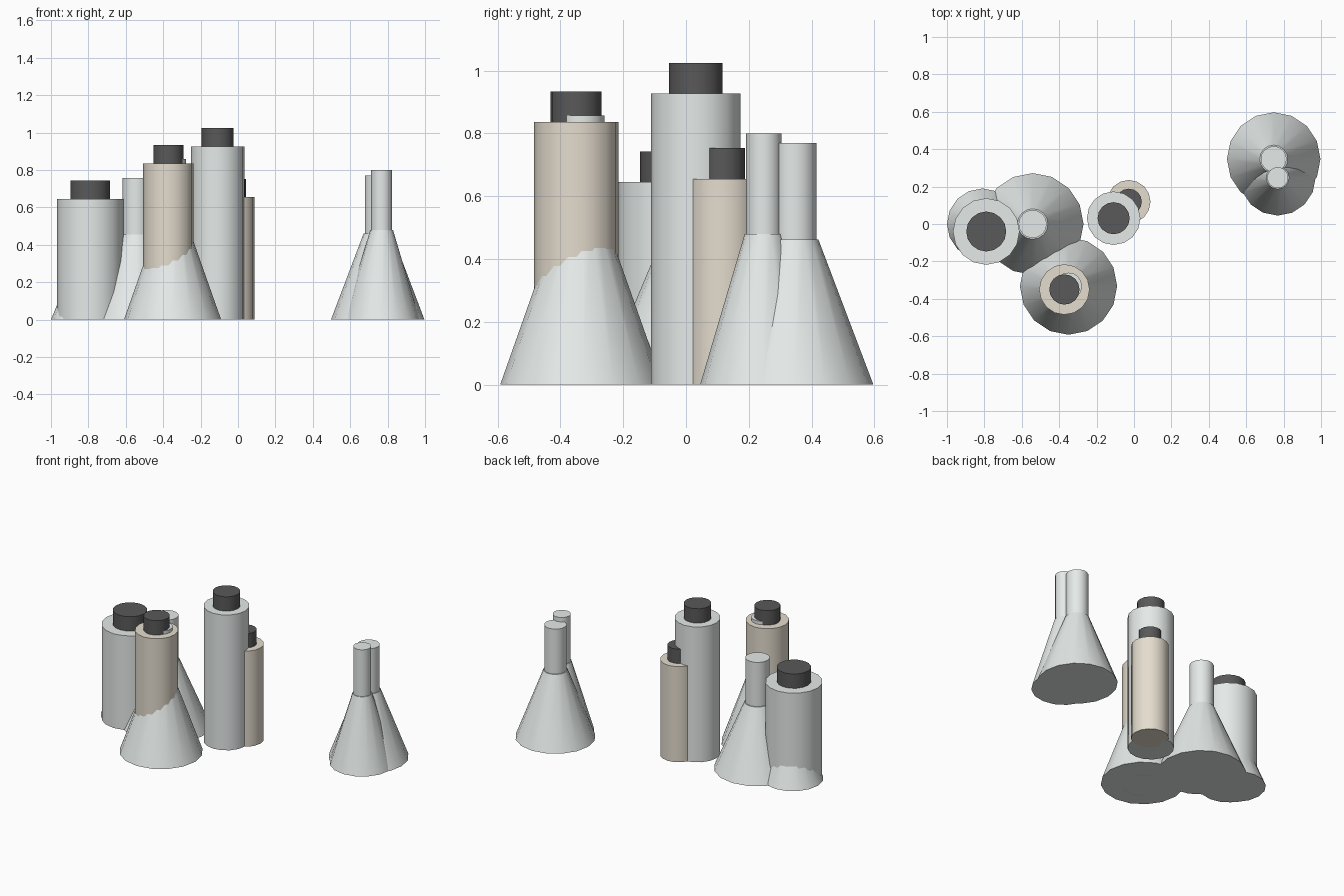
import bpy, math

if "Cube" in bpy.data.objects:
    bpy.data.objects.remove(bpy.data.objects["Cube"])

SIDES = 16


def material(name, rgb):
    m = bpy.data.materials.new(name)
    m.diffuse_color = (*rgb, 1)
    m.use_nodes = True
    m.node_tree.nodes["Principled BSDF"].inputs["Base Color"].default_value = m.diffuse_color
    return m


glass = material("pale_glass", (0.78, 0.82, 0.81))
beige = material("beige_ceramic", (0.78, 0.72, 0.62))
dark = material("dark_cap", (0.10, 0.10, 0.10))


def lathe(name, x, y, profile, mat):
    """Closed solid of revolution from (radius, height) points."""
    verts, faces = [], []
    for r, z in profile:
        for i in range(SIDES):
            a = math.tau * i / SIDES
            verts.append((r * math.cos(a), r * math.sin(a), z))
    for k in range(len(profile) - 1):
        for i in range(SIDES):
            j = (i + 1) % SIDES
            b, t = k * SIDES, (k + 1) * SIDES
            faces.append((b + i, b + j, t + j, t + i))
    faces.append(tuple(reversed(range(SIDES))))
    faces.append(tuple(range(len(verts) - SIDES, len(verts))))
    me = bpy.data.meshes.new(name)
    me.from_pydata(verts, [], faces)
    me.materials.append(mat)
    ob = bpy.data.objects.new(name, me)
    ob.location = (x, y, 0)
    bpy.context.collection.objects.link(ob)
    bpy.ops.object.select_all(action='DESELECT')
    ob.select_set(True)
    bpy.context.view_layer.objects.active = ob
    bpy.ops.object.shade_smooth_by_angle(angle=math.radians(30))


# Conical flasks: x, y, base radius, total height
flasks = [
    (0.747, 0.347, 0.25, 0.77),
    (0.768, 0.248, 0.203, 0.80),
    (-0.542, 0.0, 0.272, 0.757),
    (-0.81, 0.0, 0.19, 0.55),
    (-0.35, -0.332, 0.26, 0.858),
]
for n, (x, y, r, h) in enumerate(flasks, 1):
    s = 0.6 * h
    lathe(f"flask_{n}", x, y,
          [(r, 0), (0.3 * r, s), (0.277 * r, s), (0.277 * r, h)], glass)

# Capped bottles: x, y, radius, body height, material
bottles = [
    (-0.79, -0.04, 0.178, 0.645, glass),
    (-0.372, -0.35, 0.135, 0.836, beige),
    (-0.109, 0.031, 0.143, 0.927, glass),
    (-0.028, 0.119, 0.116, 0.655, beige),
]
for n, (x, y, r, h, mat) in enumerate(bottles, 1):
    lathe(f"bottle_{n}", x, y, [(r, 0), (r, h)], mat)
    lathe(f"bottle_cap_{n}", x, y, [(0.6 * r, h), (0.6 * r, h + 0.098)], dark)
